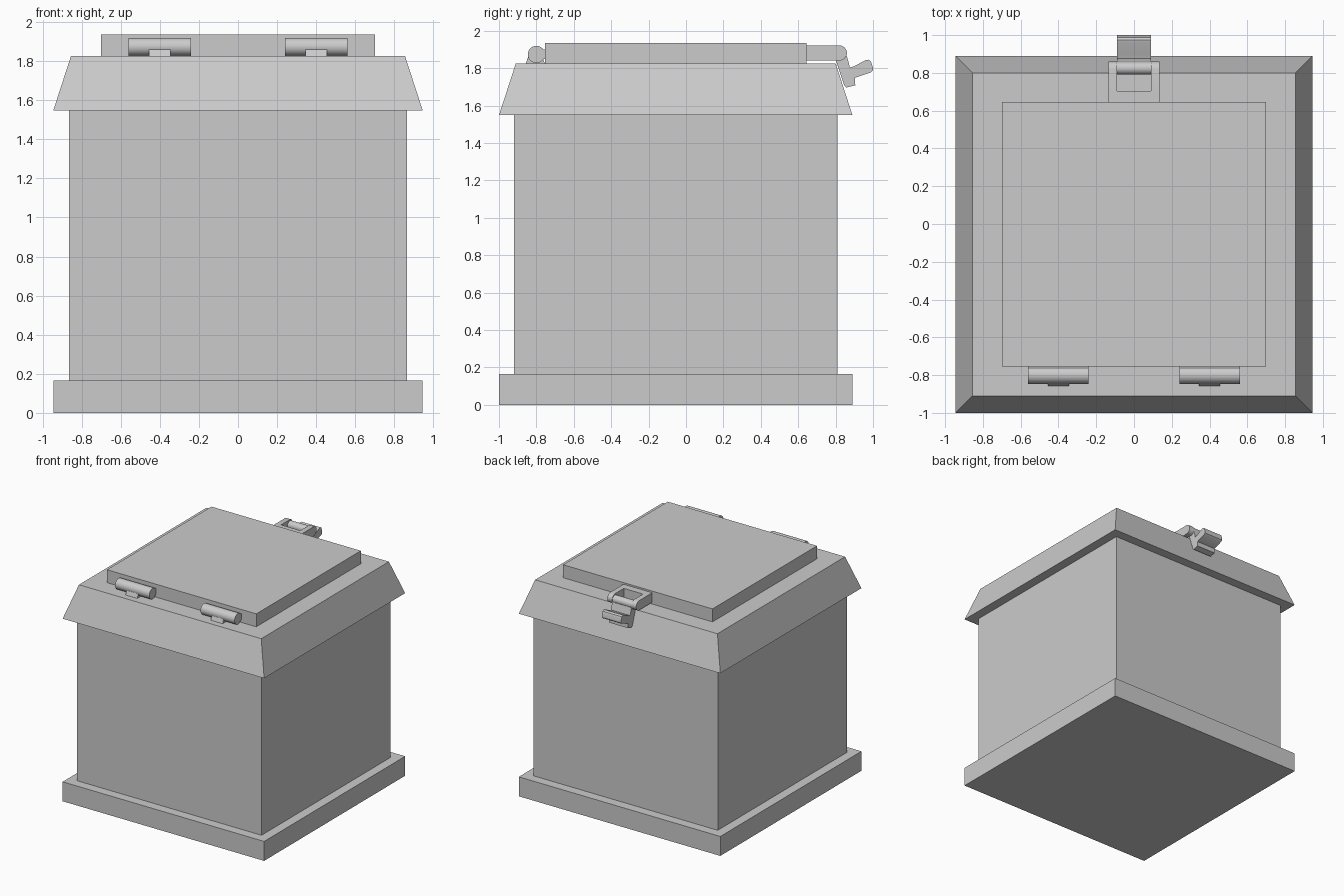
import bpy, bmesh, math

if "Cube" in bpy.data.objects:
    bpy.data.objects.remove(bpy.data.objects["Cube"])

CY = -0.055  # centre line of the box in y


def make_object(name, bm, smooth=False):
    bmesh.ops.recalc_face_normals(bm, faces=bm.faces[:])
    mesh = bpy.data.meshes.new(name)
    bm.to_mesh(mesh)
    bm.free()
    ob = bpy.data.objects.new(name, mesh)
    bpy.context.collection.objects.link(ob)
    if smooth:
        bpy.context.view_layer.objects.active = ob
        ob.select_set(True)
        bpy.ops.object.shade_smooth_by_angle(angle=math.radians(35))
        ob.select_set(False)
    return ob


def frustum(name, half0, half1, z0, z1, cy=CY):
    """Square block whose half width goes from half0 to half1."""
    bm = bmesh.new()
    bmesh.ops.create_cube(bm, size=2)
    for v in bm.verts:
        h, z = (half1, z1) if v.co.z > 0 else (half0, z0)
        v.co = (v.co.x * h, cy + v.co.y * h, z)
    return make_object(name, bm)


def extrude_x(name, profile, x0, x1, smooth=False):
    """Extrude a (y, z) outline from x0 to x1."""
    bm = bmesh.new()
    face = bm.faces.new([bm.verts.new((x0, y, z)) for y, z in profile])
    out = bmesh.ops.extrude_face_region(bm, geom=[face])
    for v in out["geom"]:
        if isinstance(v, bmesh.types.BMVert):
            v.co.x = x1
    return make_object(name, bm, smooth)


def arc(cy, cz, r, a0, a1, n):
    return [(cy + r * math.cos(math.radians(a0 + (a1 - a0) * i / n)),
             cz + r * math.sin(math.radians(a0 + (a1 - a0) * i / n))) for i in range(n + 1)]


def rect(y0, y1, z0, z1):
    return [(y0, z0), (y1, z0), (y1, z1), (y0, z1)]


# Main box
frustum("base", 0.945, 0.945, 0, 0.165)
frustum("body", 0.865, 0.865, 0.165, 1.55)
frustum("sloped_cap", 0.945, 0.855, 1.548, 1.825)
frustum("lid", 0.70, 0.70, 1.825, 1.935)

# Hinges on the front edge of the lid
for side, cx in (("left", -0.40), ("right", 0.40)):
    extrude_x(side + "_hinge_barrel", arc(-0.80, 1.873, 0.046, 0, 345, 23),
              cx - 0.16, cx + 0.16, True)
    extrude_x(side + "_hinge_leaf", rect(-0.80, -0.75, 1.85, 1.90), cx - 0.16, cx + 0.16)
    extrude_x(side + "_hinge_foot", [(-0.857, 1.824), (-0.755, 1.824), (-0.77, 1.865), (-0.842, 1.865)],
              cx - 0.055, cx + 0.055)

# Latch bracket: bridge against the lid and two round-ended arms
extrude_x("latch_bridge", rect(0.64, 0.705, 1.84, 1.921), -0.135, 0.135)
arm = [(0.70, 1.84)] + arc(0.82, 1.8805, 0.0405, -90, 90, 12) + [(0.70, 1.921)]
for side, s in (("left", -1), ("right", 1)):
    extrude_x(side + "_latch_arm", arm, s * 0.09, s * 0.135, True)

# Swinging latch: pivot barrel, strap along the slope, finger tab
extrude_x("latch_pivot", arc(0.825, 1.877, 0.034, 0, 342, 19), -0.09, 0.09, True)
extrude_x("latch_strap", [(0.803, 1.835), (0.845, 1.71), (0.856, 1.696), (0.905, 1.708),
                          (0.904, 1.75), (0.88, 1.79), (0.86, 1.865), (0.815, 1.865)],
          -0.09, 0.09)
extrude_x("latch_tab", [(0.87, 1.737), (0.90, 1.747), (0.988, 1.777), (0.999, 1.787), (1.0, 1.80),
                        (0.988, 1.836), (0.975, 1.845), (0.96, 1.842), (0.898, 1.81), (0.865, 1.80)],
          -0.09, 0.09, True)
